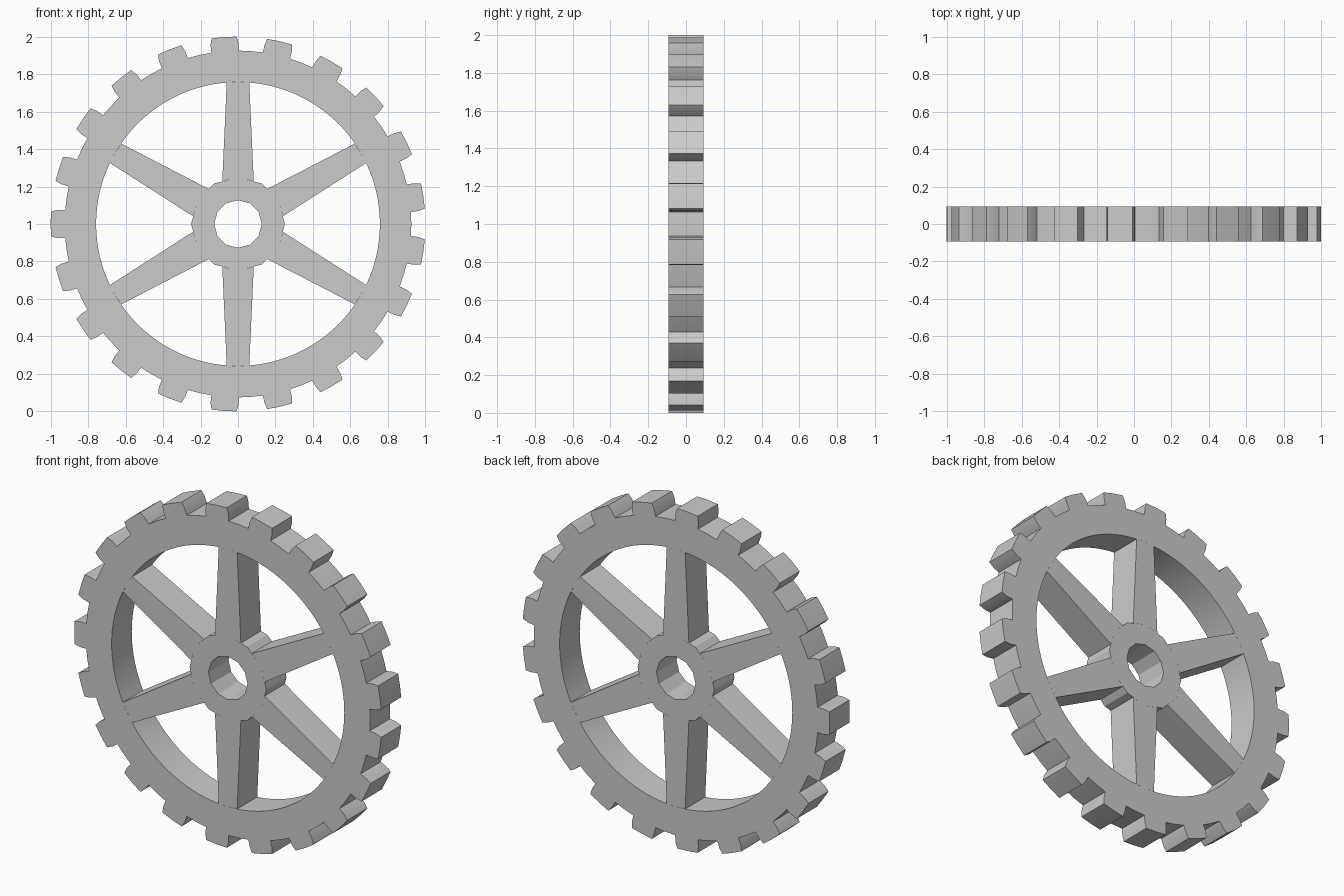
import bpy, bmesh
from math import sin, cos, radians, pi, sqrt

if "Cube" in bpy.data.objects:
    bpy.data.objects.remove(bpy.data.objects["Cube"])

H = 0.0935          # half thickness
CZ = 1.0            # wheel centre height
TEETH = 21
R_OUT, R_ROOT, R_IN = 1.0, 0.925, 0.757
HUB_R, BORE_R = 0.25, 0.127


def polar(r, a):
    return (r * cos(a), r * sin(a))


def finish(name, bm):
    bmesh.ops.recalc_face_normals(bm, faces=bm.faces)
    me = bpy.data.meshes.new(name)
    bm.to_mesh(me)
    bm.free()
    ob = bpy.data.objects.new(name, me)
    bpy.context.collection.objects.link(ob)
    return ob


def place(bm, p, y):
    return bm.verts.new((p[0], y, p[1] + CZ))


def ring_plate(name, outer, inner):
    """Plate between two closed loops with equal point counts."""
    bm = bmesh.new()
    fo, bo = ([place(bm, p, y) for p in outer] for y in (-H, H))
    fi, bi = ([place(bm, p, y) for p in inner] for y in (-H, H))
    n = len(outer)
    for i in range(n):
        j = (i + 1) % n
        for a, b in ((fo, bo), (bo, bi), (bi, fi), (fi, fo)):
            bm.faces.new((a[i], a[j], b[j], b[i]))
    return finish(name, bm)


# Toothed rim: one tooth profile as (degrees from tooth centre, radius), repeated
pitch = 2 * pi / TEETH
tooth = [(-4.6, R_ROOT), (-4.45, 0.965), (-3.85, R_OUT), (0, R_OUT),
         (3.85, R_OUT), (4.45, 0.965), (4.6, R_ROOT), (180 / TEETH, R_ROOT)]
outer, inner = [], []
for t in range(TEETH):
    c = pi + t * pitch
    for i, (deg, r) in enumerate(tooth):
        outer.append(polar(r, c + radians(deg)))
        inner.append(polar(R_IN, c + (i - 3) * pitch / 8))
rim = ring_plate("toothed_rim", outer, inner)

# Twelve-sided hub with bore
corners = [k * pi / 6 for k in range(12)]
ring_plate("hub", [polar(HUB_R, a) for a in corners],
           [polar(BORE_R, a) for a in corners])

# Six tapered spokes, fitted to the hub corner and the rim curve
tip = sqrt(R_IN ** 2 - 0.06 ** 2)
spoke = [(0.25, 0), (0.228, -0.084), (tip, -0.06), (R_IN, 0),
         (tip, 0.06), (0.228, 0.084)]
for k in range(6):
    a = pi / 6 + k * pi / 3
    pts = [(u * cos(a) - v * sin(a), u * sin(a) + v * cos(a)) for u, v in spoke]
    bm = bmesh.new()
    front, back = ([place(bm, p, y) for p in pts] for y in (-H, H))
    bm.faces.new(front)
    bm.faces.new(back)
    for i in range(6):
        j = (i + 1) % 6
        bm.faces.new((front[i], front[j], back[j], back[i]))
    finish(f"spoke_{k + 1}", bm)

# Smooth inner curve of the rim, crisp teeth
bpy.context.view_layer.objects.active = rim
rim.select_set(True)
bpy.ops.object.shade_smooth_by_angle(angle=radians(15))
